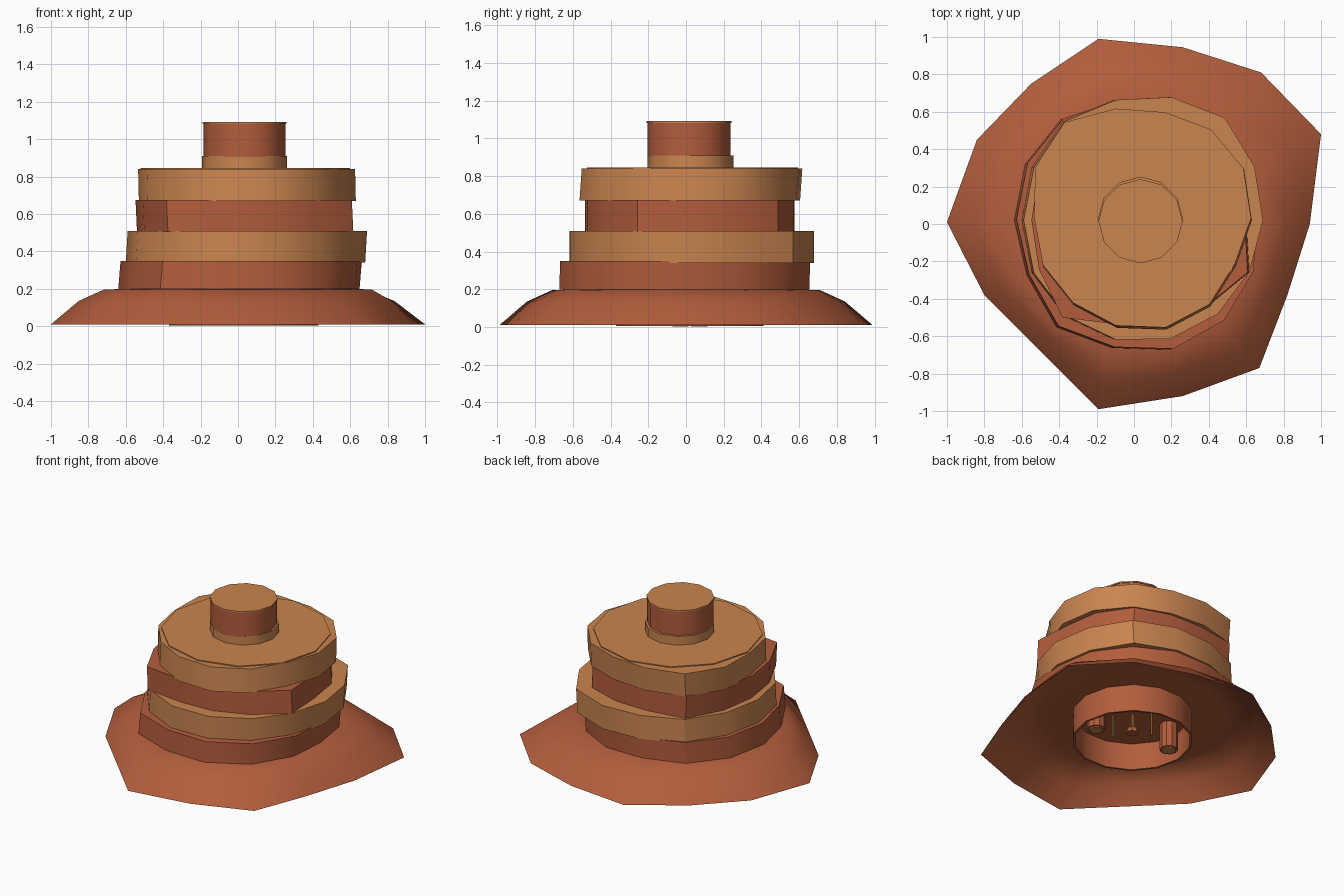
import bpy, bmesh, math
from mathutils import Vector

if "Cube" in bpy.data.objects:
    bpy.data.objects.remove(bpy.data.objects["Cube"], do_unlink=True)


def material(name, rgb):
    m = bpy.data.materials.new(name)
    m.use_nodes = True
    color = (*rgb, 1)
    m.diffuse_color = color
    bsdf = next(n for n in m.node_tree.nodes if n.type == 'BSDF_PRINCIPLED')
    bsdf.inputs["Base Color"].default_value = color
    bsdf.inputs["Roughness"].default_value = 0.9
    return m


RED = material("red rock", (0.45, 0.11, 0.045))
TAN = material("tan sandstone", (0.59, 0.235, 0.08))
YELLOW = material("ochre yellow", (0.6, 0.3, 0.06))


def ring(radii, z, center):
    """Polygon of points, one per radius, at equal angles from +x."""
    n = len(radii)
    return [Vector((center[0] + r * math.cos(math.tau * i / n),
                    center[1] + r * math.sin(math.tau * i / n), z))
            for i, r in enumerate(radii)]


def loft(name, rings, mat, bottom=True, top=True, angle=32):
    """Join rings of points from the bottom up and cap the ends."""
    bm = bmesh.new()
    loops = [[bm.verts.new(p) for p in pts] for pts in rings]
    n = len(loops[0])
    for a, b in zip(loops, loops[1:]):
        for i in range(n):
            j = (i + 1) % n
            bm.faces.new((a[i], a[j], b[j], b[i]))
    if bottom:
        bm.faces.new(loops[0][::-1])
    if top:
        bm.faces.new(loops[-1])
    me = bpy.data.meshes.new(name)
    bm.to_mesh(me)
    bm.free()
    me.materials.append(mat)
    ob = bpy.data.objects.new(name, me)
    bpy.context.collection.objects.link(ob)
    bpy.ops.object.select_all(action='DESELECT')
    ob.select_set(True)
    bpy.context.view_layer.objects.active = ob
    bpy.ops.object.shade_smooth_by_angle(angle=math.radians(angle))
    return ob


def layer(name, radii, z0, z1, mat, lean=(0, 0), center=(0.04, 0.02)):
    """Irregular slab whose top is shifted by lean."""
    moved = (center[0] + lean[0], center[1] + lean[1])
    return loft(name, [ring(radii, z0, center), ring(radii, z1, moved)], mat)


def cylinder(name, center, radius, z0, z1, mat, sides=12):
    return layer(name, [radius] * sides, z0, z1, mat, center=center)


# Sloping skirt of fallen rock, open underneath
outline = [(.94, 0), (1, .48), (.68, .81), (.26, .945), (-.19, .99),
           (-.55, .75), (-.84, .45), (-1, .01), (-.8, -.38), (-.5, -.68),
           (-.19, -.99), (.26, -.92), (.67, -.77), (.82, -.38)]
inner = ring([0.62] * len(outline), 0, (0.01, 0))


def skirt_ring(t, z):
    pts = [a.lerp(Vector((*b, 0)), t) for a, b in zip(inner, outline)]
    return [Vector((p.x, p.y, z)) for p in pts]


loft("rock_skirt", [skirt_ring(1, 0.01), skirt_ring(0.62, 0.135),
                    skirt_ring(0.28, 0.195), skirt_ring(0, 0.2)],
     RED, bottom=False, top=False, angle=60)

# Stacked rock layers
layer("lower_red_layer", [.61, .63, .64, .65, .65, .69, .69, .68, .68, .73,
                          .70, .71, .69, .65], 0.2, 0.35, RED, (0.012, 0.005))
layer("lower_tan_layer", [.64, .66, .70, .675, .66, .676, .65, .64, .65, .656,
                          .655, .65, .64, .63], 0.34, 0.51, TAN, (0.01, 0))
layer("upper_red_layer", [.56, .58, .60, .565, .57, .655, .60, .58, .60, .665,
                          .57, .56, .58, .64], 0.505, 0.675, RED, (-0.008, 0))
layer("upper_tan_layer", [.59, .61, .605, .58, .60, .655, .626, .57, .58, .58,
                          .59, .60, .59, .56], 0.67, 0.84, TAN, (-0.004, 0.012))
cylinder("plateau_top", (0.04, 0.035), 0.56, 0.83, 0.847, TAN)

# Small summit block
summit = (0.035, 0.015)
cylinder("summit_base", (0.035, 0.025), 0.228, 0.84, 0.91, TAN)
cylinder("summit_block", summit, 0.22, 0.905, 1.085, RED)
cylinder("summit_cap", summit, 0.225, 1.083, 1.092, TAN)

# Hollow ring under the layers
mid = (0.03, 0.02)
loft("cave_wall", [ring([0.385] * 14, 0.2, mid), ring([0.385] * 14, 0.005, mid),
                   ring([0.4] * 14, 0.005, mid), ring([0.4] * 14, 0.2, mid)][::-1],
     RED, bottom=False, top=False)

# Barrels, posts and hanging lamp inside the hollow
for side, word in ((1, "left"), (-1, "right")):
    spot = (mid[0] + side * 0.27, mid[1] - side * 0.05)
    cylinder(word + "_barrel", spot, 0.06, 0.012, 0.2, RED, 10)
    cylinder(word + "_barrel_lid", spot, 0.045, 0.004, 0.013, TAN, 10)
    post = (mid[0] + side * 0.09, mid[1] - side * 0.09)
    cylinder(word + "_post", post, 0.007, 0.04, 0.2, YELLOW, 6)
cylinder("lamp_stem", mid, 0.01, 0.08, 0.2, YELLOW, 6)
cylinder("lamp_bowl", mid, 0.04, 0.06, 0.09, RED, 8)
